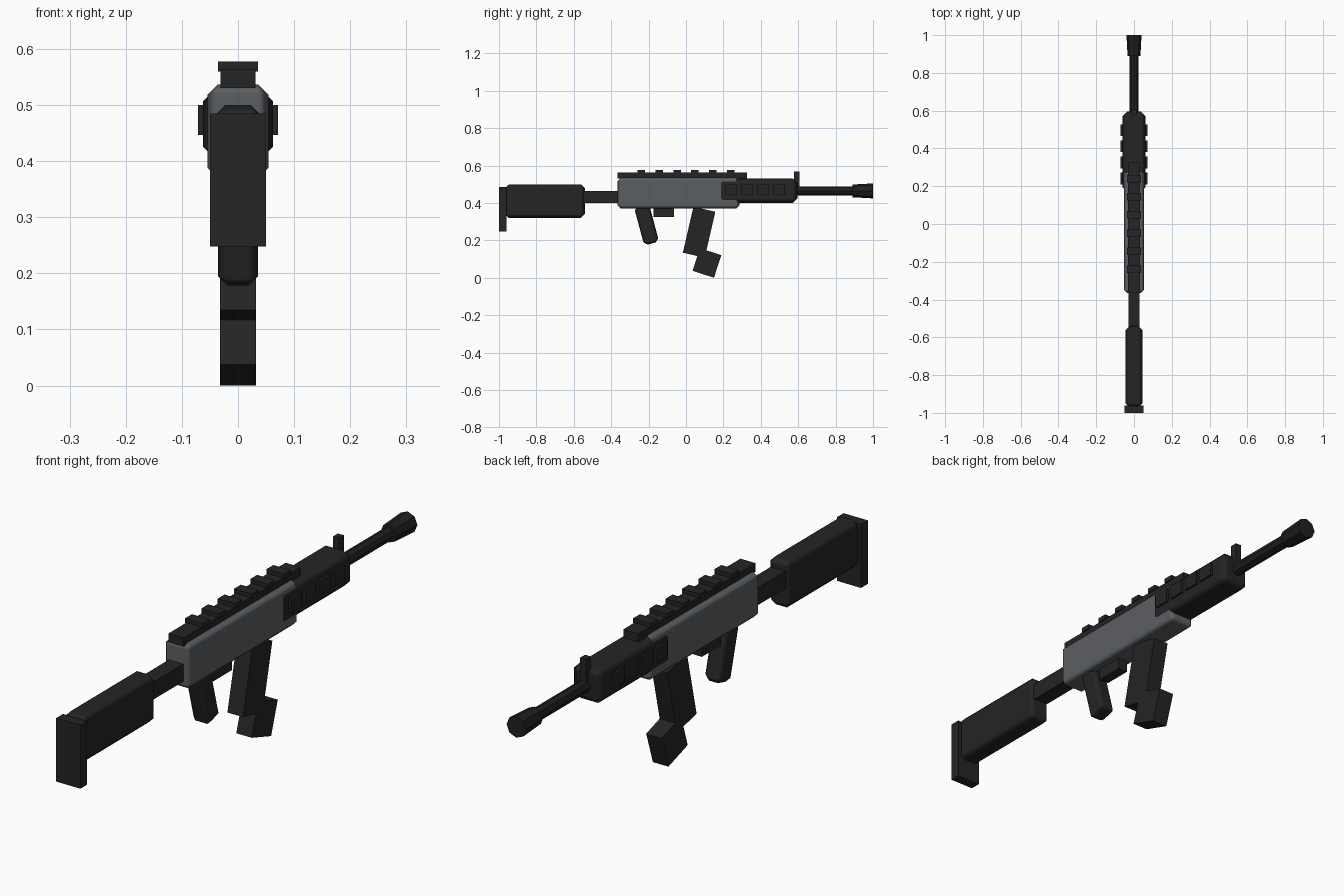
import bpy
from math import radians

cube = bpy.data.objects.get("Cube")
if cube:
    bpy.data.objects.remove(cube, do_unlink=True)


def material(name, colour):
    mat = bpy.data.materials.new(name)
    mat.use_nodes = True
    mat.diffuse_color = (*colour, 1)
    mat.node_tree.nodes["Principled BSDF"].inputs["Base Color"].default_value = (*colour, 1)
    return mat


BLACK = material("matte black", (0.018, 0.018, 0.018))
STEEL = material("black steel", (0.013, 0.014, 0.014))
GREY = material("gunmetal grey", (0.105, 0.114, 0.122))


def box(name, x, y, z, mat=BLACK, bevel=0, tilt=0):
    """Box from (low, high) spans, tilted about its centre, with chamfered edges."""
    spans = (x, y, z)
    bpy.ops.mesh.primitive_cube_add(size=1, location=[(a + b) / 2 for a, b in spans])
    ob = bpy.context.object
    ob.name = name
    ob.scale = [b - a for a, b in spans]
    bpy.ops.object.transform_apply(location=False, rotation=False, scale=True)
    ob.rotation_euler.x = radians(tilt)
    ob.data.materials.append(mat)
    if bevel:
        bpy.ops.object.shade_smooth()
        mod = ob.modifiers.new("Chamfer", "BEVEL")
        mod.width = bevel
        mod.segments = 1
        mod.harden_normals = True
    return ob


def tube(name, y0, y1, r0, r1, z=0.465):
    """Eight-sided tube along y, flaring from r0 to r1."""
    bpy.ops.mesh.primitive_cone_add(
        vertices=8, radius1=r0, radius2=r1, depth=y1 - y0,
        location=(0, (y0 + y1) / 2, z), rotation=(radians(-90), 0, radians(0)))
    ob = bpy.context.object
    ob.name = name
    ob.data.materials.append(STEEL)
    return ob


def wide(half):
    return (-half, half)


# Stock
box("butt_plate", wide(0.05), (-1.0, -0.96), (0.248, 0.485))
box("stock", wide(0.045), (-0.97, -0.54), (0.32, 0.5), bevel=0.022)
box("stock_tube", wide(0.03), (-0.56, -0.35), (0.4, 0.465))

# Receiver and handguard
box("receiver", wide(0.054), (-0.365, 0.285), (0.37, 0.537), GREY, bevel=0.018)
box("handguard", wide(0.062), (0.17, 0.595), (0.4, 0.532), bevel=0.025)
for i in range(4):
    start = 0.21 + i * 0.085
    box(f"handguard_panel_{i + 1}", wide(0.071), (start, start + 0.063), (0.447, 0.5))

# Top rail with cross teeth
box("rail", wide(0.031), (-0.365, 0.325), (0.53, 0.563))
for i in range(6):
    mid = -0.24 + i * 0.096
    box(f"rail_tooth_{i + 1}", wide(0.036), (mid - 0.02, mid + 0.02), (0.56, 0.578))

# Barrel, muzzle and front sight
tube("barrel", 0.57, 0.92, 0.024, 0.024)
tube("muzzle", 0.89, 1.0, 0.034, 0.04)
box("front_sight", wide(0.012), (0.578, 0.606), (0.47, 0.57))

# Grip, trigger housing and angled magazine
box("grip", wide(0.036), (-0.252, -0.17), (0.18, 0.392), bevel=0.018, tilt=15)
box("trigger_housing", wide(0.02), (-0.175, -0.065), (0.325, 0.38))
box("magazine_upper", wide(0.032), (0.01, 0.13), (0.118, 0.37), tilt=-13)
box("magazine_lower", wide(0.032), (0.052, 0.172), (0.016, 0.143), tilt=-18)
